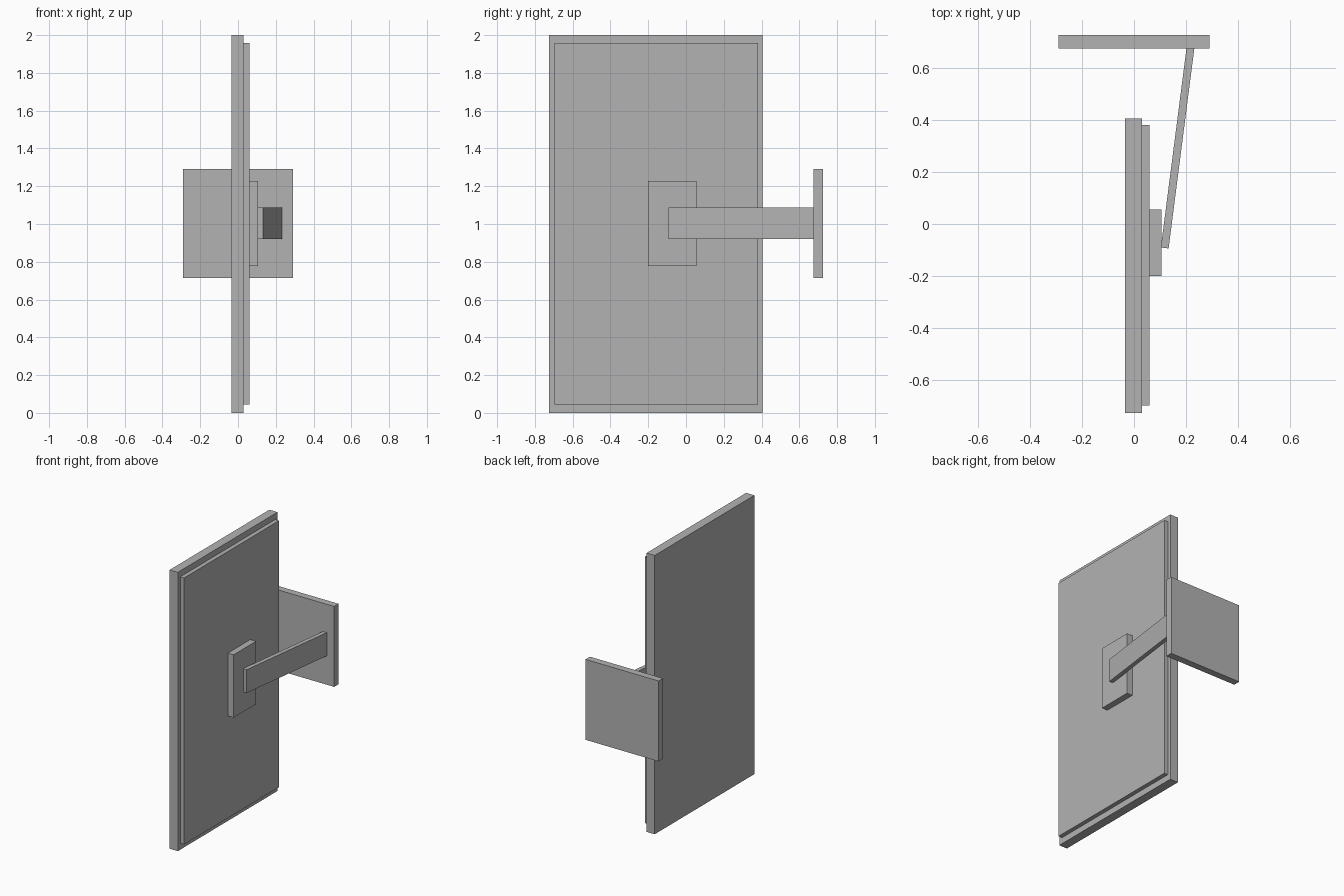
import bpy
import math
from mathutils import Vector

cube = bpy.data.objects.get("Cube")
if cube:
    bpy.data.objects.remove(cube, do_unlink=True)

# One plain grey for every part
GREY = (0.45, 0.45, 0.45, 1.0)
grey = bpy.data.materials.new("plain grey")
grey.use_nodes = True
grey.diffuse_color = GREY
grey.node_tree.nodes["Principled BSDF"].inputs["Base Color"].default_value = GREY


def box(name, low, high, turn=0.0):
    """Box between two corners, turned about its own vertical axis."""
    low, high = Vector(low), Vector(high)
    bpy.ops.mesh.primitive_cube_add(size=1, location=(low + high) / 2)
    part = bpy.context.object
    part.name = name
    part.scale = high - low
    part.rotation_euler.z = turn
    part.data.materials.append(grey)
    return part


# Upright panel with a slimmer backing sheet
box("panel", (-0.035, -0.725, 0), (0.03, 0.405, 2))
box("panel_backing", (0.03, -0.697, 0.045), (0.06, 0.38, 1.957))

# Mounting block on the backing and plate at the rear
box("mount_block", (0.06, -0.2, 0.777), (0.105, 0.055, 1.228))
box("wall_plate", (-0.29, 0.675, 0.713), (0.29, 0.725, 1.29))

# Slanted arm joining the block to the wall plate
start, end = Vector((0.118, -0.092)), Vector((0.218, 0.685))
run = end - start
mid = (start + end) / 2
half = Vector((0.015, run.length / 2))
box("support_arm", (*(mid - half), 0.92), (*(mid + half), 1.087),
    -math.atan2(run.x, run.y))
